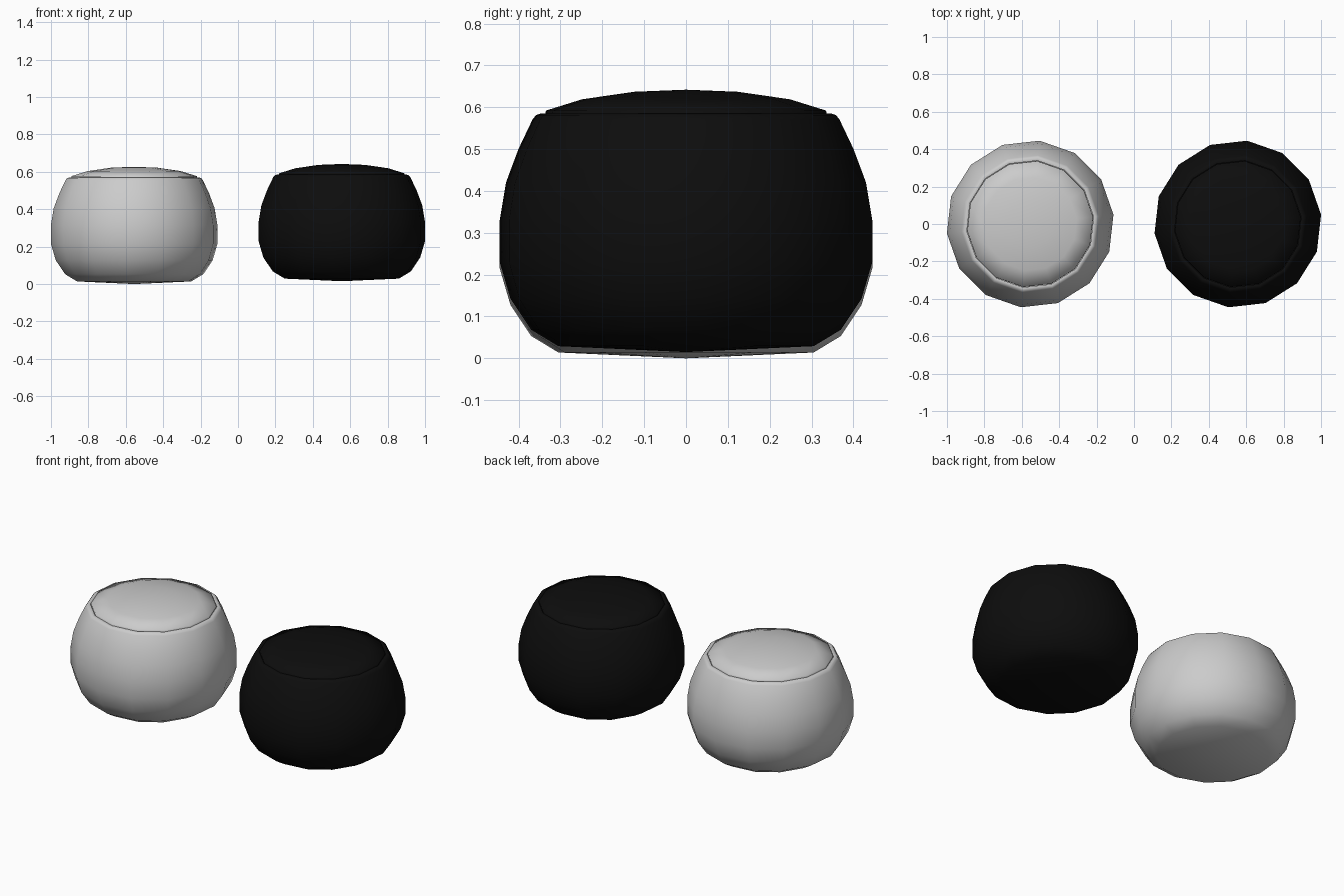
import bpy, bmesh, math

if "Cube" in bpy.data.objects:
    bpy.data.objects.remove(bpy.data.objects["Cube"])

SIDES = 14
TURN = math.tau / SIDES / 4  # facet rotation seen from above

# (radius, height) profiles
BODY = [(0, 0.0), (0.307, 0.014), (0.372, 0.053), (0.422, 0.127), (0.448, 0.215),
        (0.448, 0.315), (0.433, 0.405), (0.403, 0.485), (0.369, 0.556),
        (0.361, 0.566), (0.350, 0.570), (0.341, 0.568)]
CAP = [(0.339, 0.566), (0.337, 0.577), (0.25, 0.604), (0.125, 0.622), (0, 0.627)]


def lathe(name, profile, loc, mat=None):
    bm = bmesh.new()
    rings = []
    for r, z in profile:
        if r == 0:
            rings.append([bm.verts.new((0, 0, z))] * SIDES)
        else:
            rings.append([bm.verts.new((r * math.cos(TURN + math.tau * i / SIDES),
                                        r * math.sin(TURN + math.tau * i / SIDES), z))
                          for i in range(SIDES)])
    for a, b in zip(rings, rings[1:]):
        for i in range(SIDES):
            j = (i + 1) % SIDES
            corners = list(dict.fromkeys((a[i], a[j], b[j], b[i])))
            bm.faces.new(corners).smooth = True
    mesh = bpy.data.meshes.new(name)
    bm.to_mesh(mesh)
    bm.free()
    obj = bpy.data.objects.new(name, mesh)
    obj.location = loc
    bpy.context.collection.objects.link(obj)
    if mat:
        mesh.materials.append(mat)
    return obj


black = bpy.data.materials.new("black_ceramic")
black.diffuse_color = (0.004, 0.004, 0.004, 1)
black.use_nodes = True
black.node_tree.nodes["Principled BSDF"].inputs["Base Color"].default_value = black.diffuse_color

# Pale pot on the left, black pot slightly higher on the right
for label, x, z, mat in (("pale", -0.555, 0, None), ("black", 0.555, 0.015, black)):
    lathe(label + "_pot_body", BODY, (x, 0, z), mat)
    lathe(label + "_pot_cap", CAP, (x, 0, z), mat)
